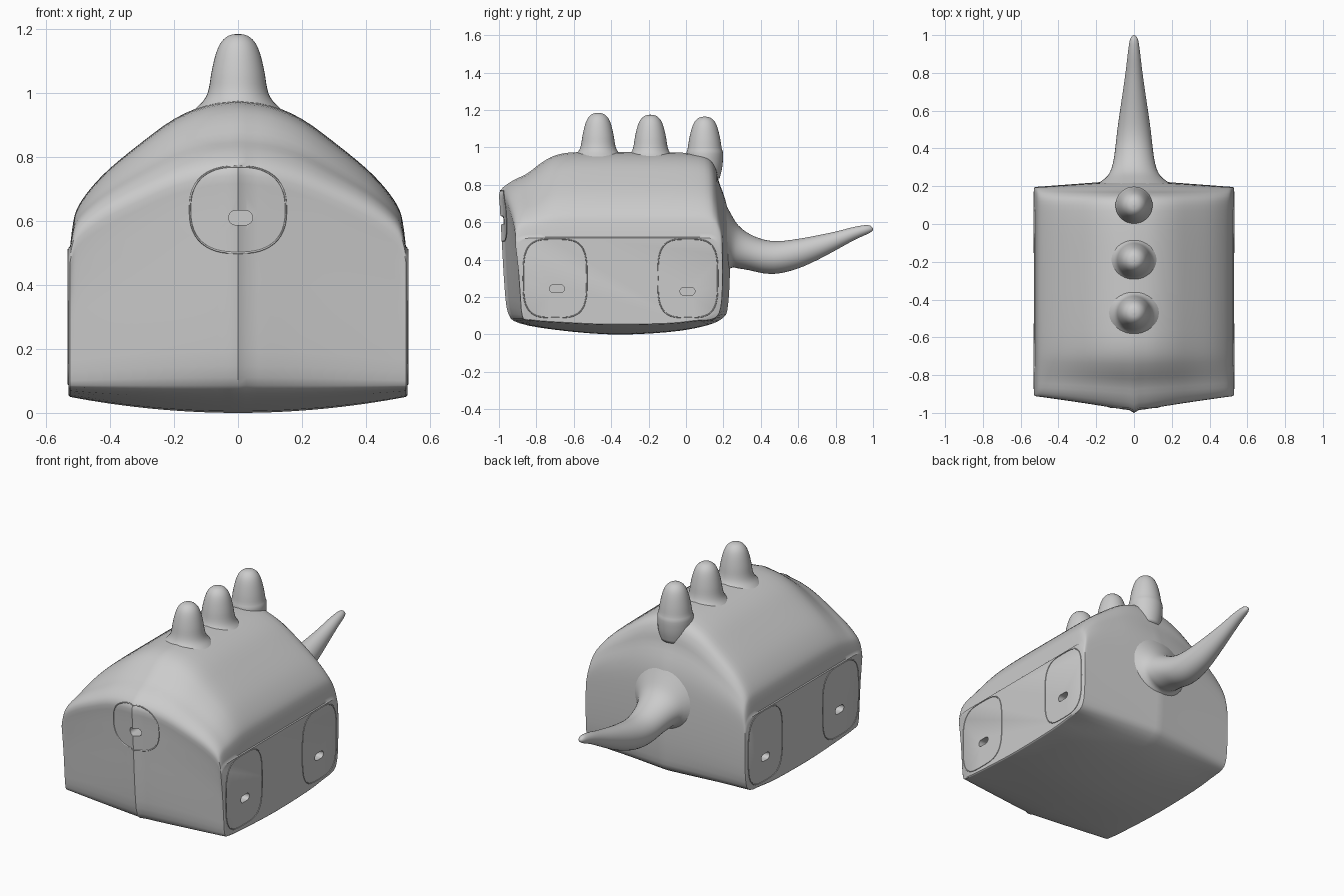
import bpy, bmesh, math
from mathutils import Vector
from mathutils.bvhtree import BVHTree

if "Cube" in bpy.data.objects:
    bpy.data.objects.remove(bpy.data.objects["Cube"])

grey = bpy.data.materials.new("plain grey")
grey.use_nodes = True
grey.diffuse_color = (0.6, 0.6, 0.6, 1)
grey.node_tree.nodes["Principled BSDF"].inputs["Base Color"].default_value = (0.6, 0.6, 0.6, 1)


def smooth(points, n, closed=False):
    """Catmull-Rom refinement of a list of tuples."""
    p = [Vector(q) for q in points]
    count = len(p)
    pick = (lambda i: p[i % count]) if closed else (lambda i: p[max(0, min(count - 1, i))])
    out = []
    for i in range(count if closed else count - 1):
        a, b, c, d = (pick(i + k) for k in (-1, 0, 1, 2))
        for s in range(n):
            t = s / n
            out.append(0.5 * (2 * b + (c - a) * t + (2 * a - 5 * b + 4 * c - d) * t**2
                              + (3 * b - a - 3 * c + d) * t**3))
    return out if closed else out + [p[-1]]


def loft(name, rings, angle=50, loop=False):
    """Skin a series of equal rings; cap the ends unless it is a loop."""
    bm = bmesh.new()
    rows = [[bm.verts.new(co) for co in ring] for ring in rings]
    n = len(rows[0])
    pairs = list(zip(rows, rows[1:])) + ([(rows[-1], rows[0])] if loop else [])
    for a, b in pairs:
        for i in range(n):
            bm.faces.new((a[i], a[(i + 1) % n], b[(i + 1) % n], b[i]))
    if not loop:
        bm.faces.new(rows[0])
        bm.faces.new(rows[-1])
    bmesh.ops.recalc_face_normals(bm, faces=bm.faces)
    mesh = bpy.data.meshes.new(name)
    bm.to_mesh(mesh)
    bm.free()
    obj = bpy.data.objects.new(name, mesh)
    bpy.context.collection.objects.link(obj)
    mesh.materials.append(grey)
    shade(obj, angle)
    return obj


def shade(obj, angle):
    bpy.ops.object.select_all(action='DESELECT')
    obj.select_set(True)
    bpy.context.view_layer.objects.active = obj
    bpy.ops.object.shade_smooth_by_angle(angle=math.radians(angle))


def circle(n):
    return [(math.cos(2 * math.pi * i / n), math.sin(2 * math.pi * i / n)) for i in range(n)]


# Body: outline at the middle (y, z) paired with outline at the side (y, z)
outline = [
    (-.95, .11, -.875, .10), (-.97, .25, -.885, .2), (-.985, .5, -.895, .33),
    (-.995, .68, -.905, .42), (-.995, .765, -.91, .49), (-.93, .82, -.88, .515),
    (-.85, .86, -.82, .52), (-.77, .92, -.75, .52), (-.69, .96, -.68, .52),
    (-.57, .975, -.55, .52), (-.25, .975, -.25, .52), (.02, .97, .02, .52),
    (.12, .95, .12, .52), (.16, .89, .155, .515), (.175, .82, .175, .5),
    (.21, .72, .19, .47), (.23, .6, .195, .4), (.235, .35, .195, .27),
    (.225, .16, .185, .14), (.2, .09, .15, .085), (.1, .045, .05, .07),
    (-.1, .012, -.1, .055), (-.4, 0, -.4, .05), (-.7, .025, -.65, .06), (-.89, .06, -.84, .075)]
outline = smooth(outline, 3, closed=True)
# Roof height across the width
roof = smooth([(0, .975), (.1, .96), (.2, .915), (.3, .84), (.4, .755),
               (.46, .69), (.5, .63), (.515, .58), (.525, .5)], 3)


def section(x, h):
    k = min(abs(x) / .525, 1)
    u = (h - .5) / .475
    ring = []
    for yc, zc, ys, zs in outline:
        ky = math.sqrt(k * k + .01 * (1 - k)) ** .8 if yc < -.6 else k
        ky = ky if k else 0
        w = min(max((zc - .1) / .4, 0), 1)
        kz = w * (1 - u) + (1 - w) * k * k
        ring.append((x, yc + (ys - yc) * ky, zc + (zs - zc) * kz))
    return ring


half = [section(x, h) for x, h in roof]
half.append([(.53, -.36 + (y + .36) * .985, .29 + (z - .29) * .98) for _, y, z in half[-1]])
mirror = [[(-x, y, z) for x, y, z in ring] for ring in reversed(half[1:])]
body = loft("body", mirror + half, 40)

# Shallow seams drawn on the body surface
tree = BVHTree.FromObject(body, bpy.context.evaluated_depsgraph_get())


def seam(name, place, direction, centre, size, power):
    rings = []
    for c, s in circle(48):
        a = centre[0] + size[0] * math.copysign(abs(c) ** (2 / power), c)
        b = centre[1] + size[1] * math.copysign(abs(s) ** (2 / power), s)
        hit = tree.ray_cast(place(a, b), direction)[0]
        if hit:
            radial = place(c, s) - place(0, 0)
            radial.normalize()
            rings.append([hit + .003 * (p * radial + q * direction) for p, q in circle(6)])
    loft(name, rings, 60, loop=True)


# Rounded slots sunk into the body
def slot(place, direction, centre, length, height):
    r = height / 2
    ring = [(centre[0] + r * c + math.copysign(length / 2 - r, c), centre[1] + r * s)
            for c, s in circle(22)]
    near = [place(a, b) for a, b in ring]
    cutter = loft("slot_cutter", [near, [p + direction * 1.1 for p in near]])
    cutter.hide_render = True
    bpy.context.view_layer.objects.active = body
    mod = body.modifiers.new("slot", 'BOOLEAN')
    mod.operation = 'DIFFERENCE'
    mod.solver = 'EXACT'
    mod.object = cutter
    bpy.ops.object.modifier_move_to_index(modifier="slot", index=0)
    bpy.ops.object.modifier_apply(modifier="slot")
    bpy.data.objects.remove(cutter)


front = lambda a, b: Vector((a, -2, b))
seam("front_seam", front, Vector((0, 1, 0)), (0, .635), (.15, .135), 2.5)
slot(lambda a, b: Vector((a, -2, b)), Vector((0, 1, 0)), (.008, .61), .075, .045)
for side, label in ((1, "left"), (-1, "right")):
    place = lambda a, b: Vector((side * 1.56, a, b))
    inward = Vector((-side, 0, 0))
    for part, y, z, w, ys in (("front", -.69, .245, .17, -.70), ("rear", .008, .23, .16, .01)):
        seam(f"{label}_{part}_seam", place, inward, (ys, .3), (w, .21), 3.5)
        slot(place, inward, (y, z), .08, .042)
shade(body, 40)

# Back spikes: domed cones, flared where they meet the roof
dome = [(.001, 0), (.03, -.006), (.054, -.028), (.07, -.065), (.083, -.12), (.091, -.17)]
flared = [(.102, -.2), (.123, -.225), (.165, -.265)]
straight = [(.098, -.2), (.094, -.27), (.08, -.33)]
for name, y, top, foot in (("front_spike", -.47, 1.185, flared),
                           ("middle_spike", -.19, 1.175, flared),
                           ("rear_spike", .1, 1.165, straight)):
    loft(name, [[(r * c, y + r * s, top + d) for c, s in circle(36)]
                for r, d in smooth(dome + foot, 3)], 80)

# Tail: y, centre height, half height, half width
tail = [(.19, .52, .22, .23), (.24, .5, .145, .155), (.28, .468, .115, .125),
        (.34, .44, .097, .108), (.42, .416, .09, .097), (.5, .413, .086, .088),
        (.6, .432, .079, .074), (.7, .463, .066, .059), (.8, .5, .05, .045),
        (.9, .54, .035, .033), (.97, .561, .024, .023), (.995, .563, .011, .011),
        (1, .563, .001, .001)]
loft("tail", [[(w * c, y, z + t * s) for c, s in circle(36)]
              for y, z, t, w in smooth(tail, 3)], 80)
